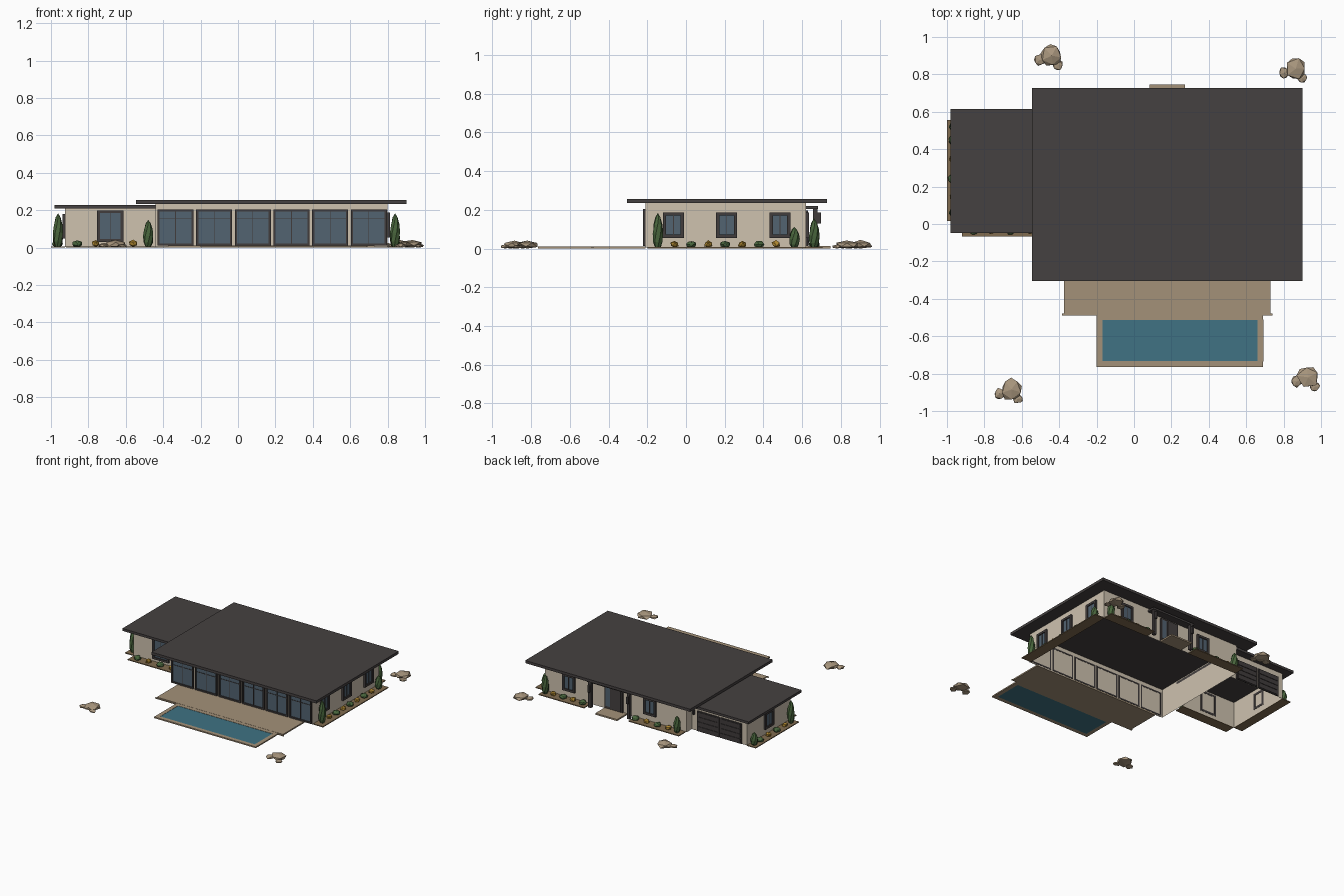
import bpy, bmesh, math, random
from mathutils import Vector

if "Cube" in bpy.data.objects:
    bpy.data.objects.remove(bpy.data.objects["Cube"])

random.seed(4)


def material(name, r, g, b):
    m = bpy.data.materials.new(name)
    m.diffuse_color = (r, g, b, 1)
    m.use_nodes = True
    m.node_tree.nodes["Principled BSDF"].inputs["Base Color"].default_value = m.diffuse_color
    return m


WALL = material("cream_render", 0.62, 0.54, 0.43)
ROOF = material("charcoal_roof", 0.060, 0.053, 0.052)
FRAME = material("dark_frame", 0.052, 0.045, 0.045)
GLASS = material("blue_grey_glass", 0.085, 0.125, 0.165)
DECK = material("tan_paving", 0.37, 0.285, 0.19)
SOIL = material("garden_soil", 0.22, 0.15, 0.08)
WATER = material("pool_water", 0.05, 0.17, 0.23)
GREEN = material("plant_green", 0.065, 0.13, 0.045)
GOLD = material("plant_gold", 0.42, 0.24, 0.03)
STONE = material("rock_tan", 0.40, 0.31, 0.21)


def finish(bm, name, mat):
    me = bpy.data.meshes.new(name)
    bm.to_mesh(me)
    bm.free()
    me.materials.append(mat)
    ob = bpy.data.objects.new(name, me)
    bpy.context.collection.objects.link(ob)
    return ob


def box(name, x0, x1, y0, y1, z0, z1, mat):
    bm = bmesh.new()
    bmesh.ops.create_cube(bm, size=1)
    for v in bm.verts:
        v.co = Vector(((x0, x1)[v.co.x > 0], (y0, y1)[v.co.y > 0], (z0, z1)[v.co.z > 0]))
    return finish(bm, name, mat)


def shell(name, pts, height, closed):
    """Open-bottomed wall sheet following a plan outline."""
    bm = bmesh.new()
    lo = [bm.verts.new((x, y, 0.004)) for x, y in pts]
    hi = [bm.verts.new((x, y, height)) for x, y in pts]
    n = len(pts)
    for i in range(n if closed else n - 1):
        j = (i + 1) % n
        bm.faces.new((lo[i], lo[j], hi[j], hi[i]))
    return finish(bm, name, WALL)


# wall name -> (axis the wall runs along, wall position, outward sign)
WALLS = {"front": ("x", -0.208, -1), "back": ("x", 0.62, 1), "right": ("y", 0.80, 1),
         "wing_front": ("x", 0.015, -1), "wing_back": ("x", 0.555, 1), "wing_left": ("y", -0.925, -1)}


def on_wall(name, wall, u0, u1, z0, z1, d0, d1, mat):
    axis, p, s = WALLS[wall]
    a, b = sorted((p + s * d0, p + s * d1))
    if axis == "x":
        return box(name, u0, u1, a, b, z0, z1, mat)
    return box(name, a, b, u0, u1, z0, z1, mat)


def window(wall, c, w, z0, z1, t, bars=(0.5,), transom=None):
    a, b = c - w / 2, c + w / 2
    n = wall + "_window_"
    on_wall(n + "glass", wall, a + t / 2, b - t / 2, z0 + t / 2, z1 - t / 2, 0.001, 0.006, GLASS)
    for u in (a, b - t):
        on_wall(n + "jamb", wall, u, u + t, z0, z1, -0.002, 0.014, FRAME)
    for z in (z0, z1 - t):
        on_wall(n + "rail", wall, a + t, b - t, z, z + t, -0.002, 0.014, FRAME)
    for f in bars:
        u = a + f * w
        on_wall(n + "mullion", wall, u - 0.002, u + 0.002, z0 + t, z1 - t, 0.002, 0.009, FRAME)
    if transom:
        on_wall(n + "transom", wall, a + t, b - t, transom - 0.002, transom + 0.002, 0.002, 0.009, FRAME)


# house shells and flat roofs
shell("main_walls", [(-0.44, -0.208), (0.80, -0.208), (0.80, 0.62), (-0.44, 0.62)], 0.235, True)
shell("wing_walls", [(-0.44, 0.555), (-0.925, 0.555), (-0.925, 0.015), (-0.44, 0.015)], 0.21, False)
box("main_roof", -0.545, 0.90, -0.305, 0.727, 0.234, 0.255, ROOF)
box("wing_roof", -0.98, -0.44, -0.048, 0.615, 0.209, 0.228, ROOF)

# glazing
for i in range(6):
    window("front", -0.334 + i * 0.2067, 0.192, 0.012, 0.205, 0.011, (0.5,), 0.155)
for y in (-0.065, 0.21, 0.485):
    window("right", y, 0.108, 0.055, 0.187, 0.017)
for x in (0.59, -0.12):
    window("back", x, 0.108, 0.055, 0.187, 0.017)
window("wing_front", -0.683, 0.142, 0.03, 0.2, 0.016)
window("wing_left", 0.29, 0.108, 0.05, 0.18, 0.017)

# entrance: door, canopy, posts, step
on_wall("door_frame", "back", 0.115, 0.275, 0.012, 0.195, -0.002, 0.010, FRAME)
on_wall("door_leaf", "back", 0.13, 0.215, 0.016, 0.183, 0.010, 0.015, ROOF)
on_wall("door_sidelight", "back", 0.225, 0.262, 0.03, 0.183, 0.010, 0.013, GLASS)
box("entry_canopy", 0.01, 0.39, 0.62, 0.682, 0.205, 0.22, ROOF)
for x in (0.03, 0.37):
    box("entry_post", x - 0.012, x + 0.012, 0.655, 0.68, 0.004, 0.205, FRAME)
    box("entry_lamp", x - 0.008, x + 0.008, 0.68, 0.696, 0.13, 0.185, FRAME)
box("entry_step", 0.083, 0.273, 0.62, 0.745, 0, 0.012, DECK)

# garage doors with grooves, and lamp
for a in (-0.88, -0.682):
    on_wall("garage_door", "wing_back", a, a + 0.19, 0.006, 0.165, -0.002, 0.008, FRAME)
    for k in range(4):
        z = 0.012 + k * 0.038
        on_wall("garage_panel", "wing_back", a + 0.01, a + 0.18, z, z + 0.033, 0.008, 0.012, FRAME)
on_wall("garage_lamp", "wing_back", -0.468, -0.452, 0.13, 0.165, 0, 0.018, FRAME)

# terrace and pool
box("terrace", -0.375, 0.73, -0.48, -0.208, 0, 0.011, DECK)
box("terrace_step", -0.385, 0.74, -0.488, -0.478, 0, 0.007, DECK)
for y in (-0.765, -0.512):
    box("pool_edge_long", -0.2, 0.69, y, y + 0.032, 0, 0.01, DECK)
for x in (-0.2, 0.66):
    box("pool_edge_short", x, x + 0.032, -0.735, -0.51, 0, 0.01, DECK)
box("pool_water", -0.168, 0.66, -0.733, -0.512, 0, 0.008, WATER)

# garden beds
box("bed_right", 0.80, 0.885, -0.2, 0.62, 0, 0.007, SOIL)
box("bed_back_a", 0.40, 0.80, 0.62, 0.705, 0, 0.007, SOIL)
box("bed_back_b", -0.43, 0.01, 0.62, 0.705, 0, 0.007, SOIL)
box("bed_wing_left", -1.0, -0.925, 0.015, 0.555, 0, 0.007, SOIL)
box("bed_wing_front", -0.92, -0.45, -0.067, 0.015, 0, 0.007, SOIL)


def lump(name, x, y, r, h, mat, jit, base=0.0):
    """Faceted rounded lump sitting on z = base."""
    bm = bmesh.new()
    bmesh.ops.create_icosphere(bm, subdivisions=2 if jit < 0.15 else 1, radius=1)
    spin = random.uniform(0, 6)
    for v in bm.verts:
        k = 1 + random.uniform(-jit, jit)
        p = v.co * k
        c, s = math.cos(spin), math.sin(spin)
        v.co = Vector((x + r * (c * p.x - s * p.y), y + r * (s * p.x + c * p.y),
                       max(base, base + h * (0.45 + 0.55 * p.z))))
    return finish(bm, name, mat)


def cypress(x, y, h, r=0.028):
    """Tall tapered evergreen, lathed with seven sides."""
    bm = bmesh.new()
    rings = []
    for f, w in ((0, 0.55), (0.15, 0.9), (0.4, 1.0), (0.65, 0.85), (0.87, 0.5)):
        t = f * 1.3
        rings.append([bm.verts.new((x + r * w * math.cos(t + i * math.tau / 7),
                                    y + r * w * math.sin(t + i * math.tau / 7),
                                    0.006 + f * h)) for i in range(7)])
    for a, b in zip(rings, rings[1:]):
        for i in range(7):
            j = (i + 1) % 7
            bm.faces.new((a[i], a[j], b[j], b[i]))
    tip = bm.verts.new((x, y, h + 0.006))
    for i in range(7):
        bm.faces.new((rings[-1][i], rings[-1][(i + 1) % 7], tip))
    bm.faces.new(rings[0][::-1])
    return finish(bm, "cypress", GREEN)


for x, y, h in ((0.84, -0.145, 0.178), (0.84, 0.56, 0.105), (-0.385, 0.662, 0.13), (0.77, 0.662, 0.15),
                (-0.962, 0.06, 0.178), (-0.48, -0.028, 0.142), (-0.962, 0.52, 0.10)):
    cypress(x, y, h)


def shrub_row(axis, fixed, start, stop, n, phase=0):
    """Mixed green mounds and gold tufts along a bed."""
    for i in range(n):
        u = start + (stop - start) * i / (n - 1)
        x, y = (u, fixed) if axis == "x" else (fixed, u)
        if (i + phase) % 2:
            lump("green_shrub", x, y, 0.027, 0.034, GREEN, 0.1, 0.005)
        else:
            lump("gold_shrub", x, y, 0.023, 0.036, GOLD, 0.17, 0.005)


shrub_row("y", 0.842, -0.06, 0.465, 7)
shrub_row("x", 0.662, 0.70, 0.44, 4)
shrub_row("x", 0.662, -0.02, -0.31, 4, 1)
shrub_row("y", -0.965, 0.14, 0.45, 4)
shrub_row("x", -0.03, -0.86, -0.56, 4, 1)

# boulder groups
for x, y in ((-0.44, 0.90), (0.865, 0.83), (-0.655, -0.885), (0.932, -0.82)):
    lump("boulder", x, y, 0.062, 0.042, STONE, 0.16)
    lump("boulder_small", x - 0.062, y - 0.022, 0.033, 0.024, STONE, 0.16)
    lump("boulder_tiny", x + 0.035, y - 0.05, 0.028, 0.02, STONE, 0.16)
